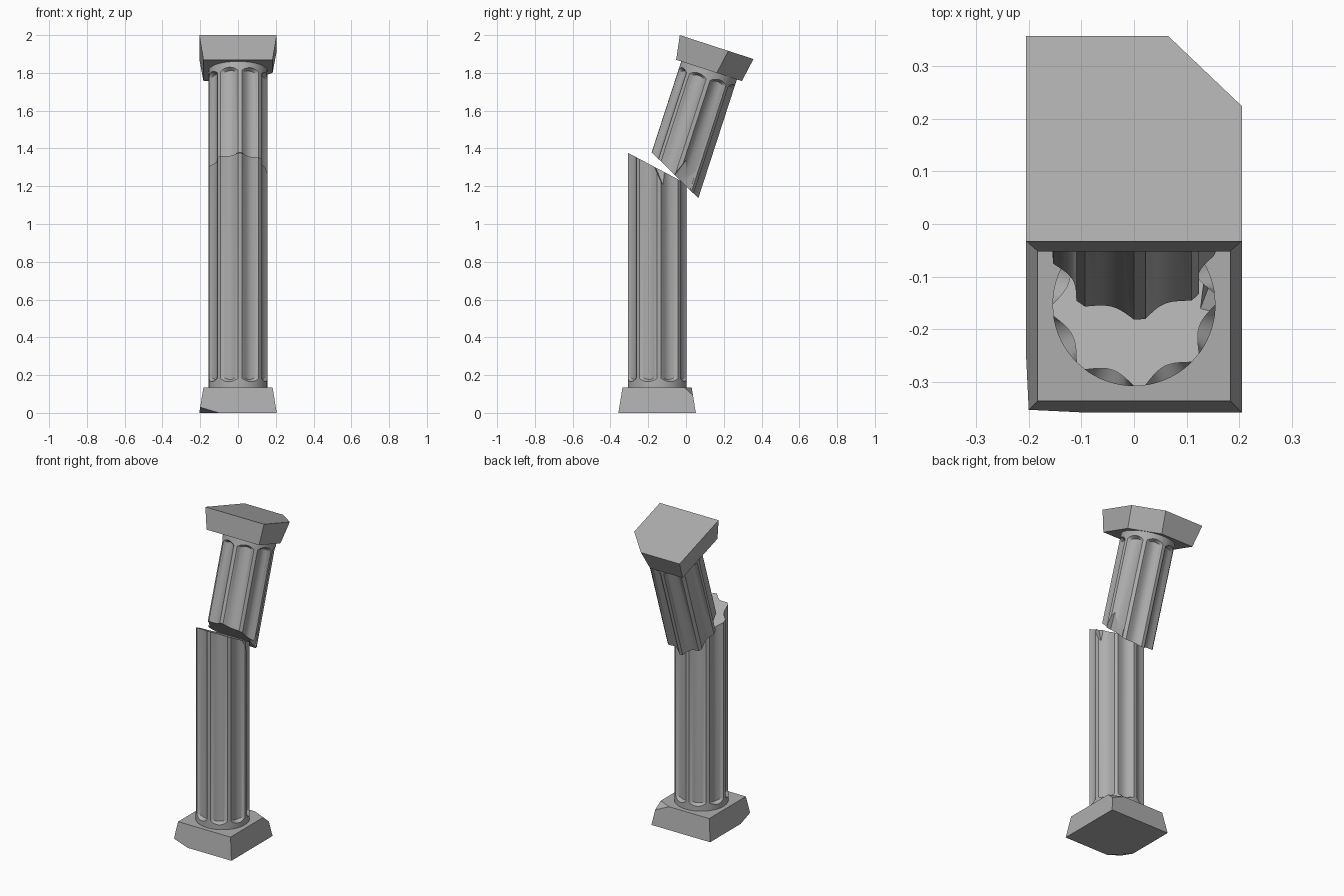
import bpy, bmesh
from math import radians, cos, sin
from mathutils import Matrix, Vector

if "Cube" in bpy.data.objects:
    bpy.data.objects.remove(bpy.data.objects["Cube"], do_unlink=True)

stone = bpy.data.materials.new("grey stone")
stone.use_nodes = True
colour = (0.42, 0.42, 0.42, 1)
stone.diffuse_color = colour
stone.node_tree.nodes["Principled BSDF"].inputs["Base Color"].default_value = colour

RADIUS, DEPTH, FLUTES, STEPS = 0.155, 0.024, 8, 10
LOWER = Matrix.Translation((0, -0.153, 0))
UPPER = Matrix.Translation((0, 0.122, 1.813)) @ Matrix.Rotation(radians(-18), 4, 'X')


def make_object(name, bm, matrix):
    bmesh.ops.recalc_face_normals(bm, faces=bm.faces)
    mesh = bpy.data.meshes.new(name)
    bm.to_mesh(mesh)
    bm.free()
    obj = bpy.data.objects.new(name, mesh)
    bpy.context.collection.objects.link(obj)
    obj.matrix_world = matrix
    mesh.materials.append(stone)
    return obj


def slice_off(bm, point, normal):
    """Remove everything on the normal's side of a plane and close the cut."""
    geom = bm.verts[:] + bm.edges[:] + bm.faces[:]
    cut = bmesh.ops.bisect_plane(bm, geom=geom, plane_co=point, plane_no=normal,
                                 clear_outer=True)["geom_cut"]
    edges = [e for e in cut if isinstance(e, bmesh.types.BMEdge)]
    bmesh.ops.holes_fill(bm, edges=edges, sides=0)


def slab(bottom, top, height):
    """Square tapered block given its half widths."""
    bm = bmesh.new()
    bmesh.ops.create_cube(bm, size=2)
    for v in bm.verts:
        half = top if v.co.z > 0 else bottom
        v.co = (v.co.x * half, v.co.y * half, height if v.co.z > 0 else 0)
    return bm


def fluted_shaft(start, end):
    """Closed shaft with a round collar at the start and arched flute ends."""
    way = 1 if end > start else -1
    samples = []
    rib = radians(4)
    span = radians(360 / FLUTES) - 2 * rib
    for f in range(FLUTES):
        first = radians(-86 + f * 360 / FLUTES) + rib
        for s in range(STEPS + 1):
            samples.append((first + span * s / STEPS, 2 * s / STEPS - 1))
    bm = bmesh.new()
    rows = []
    for row in range(4):
        ring = []
        for angle, t in samples:
            r = RADIUS - (DEPTH * (1 - t * t) if row > 1 else 0)
            arch = start + way * (0.03 + 0.018 * t * t)
            z = (start, arch, arch + way * 0.012, end)[row]
            ring.append(bm.verts.new((r * cos(angle), r * sin(angle), z)))
        rows.append(ring)
    n = len(samples)
    for a, b in zip(rows, rows[1:]):
        for i in range(n):
            j = (i + 1) % n
            bm.faces.new((a[i], a[j], b[j], b[i]))
    bm.faces.new(rows[0])
    bm.faces.new(rows[-1])
    return bm


def knock_chip(obj, points, matrix):
    """Subtract the convex hull of a few points from an object."""
    bm = bmesh.new()
    for p in points:
        bm.verts.new(p)
    bmesh.ops.convex_hull(bm, input=bm.verts[:])
    cutter = make_object("chip_cutter", bm, matrix)
    cutter.hide_render = True
    mod = obj.modifiers.new("chip", 'BOOLEAN')
    mod.operation, mod.solver, mod.object = 'DIFFERENCE', 'EXACT', cutter
    bpy.context.view_layer.update()
    bpy.context.view_layer.objects.active = obj
    bpy.ops.object.modifier_apply(modifier=mod.name)
    bpy.data.objects.remove(cutter, do_unlink=True)


def smooth(obj):
    bpy.ops.object.select_all(action='DESELECT')
    obj.select_set(True)
    bpy.context.view_layer.objects.active = obj
    bpy.ops.object.shade_smooth_by_angle(angle=radians(25))


# Base block with two broken corners
bm = slab(0.205, 0.183, 0.135)
slice_off(bm, (-0.1, -0.205, 0), (-0.03, -0.03, -0.095))
slice_off(bm, (0.183, 0.143, 0.135), (0.35, 0.75, 0.9))
make_object("base", bm, LOWER)

# Standing shaft, snapped at a slant
bm = fluted_shaft(0.135, 1.5)
slice_off(bm, (0, 0, 1.295), (0, 0.53, 1))
lower_shaft = make_object("lower_shaft", bm, LOWER)
knock_chip(lower_shaft, [(0.16, 0.08, 1.09), (0.25, 0.08, 1.05), (0.25, -0.06, 1.4),
                         (0.25, 0.15, 1.4), (0.11, -0.05, 1.4), (0.12, 0.13, 1.4)], LOWER)
smooth(lower_shaft)

# Leaning shaft, broken along a matching slant
bm = fluted_shaft(0, -0.8)
slice_off(bm, (0, 0, -0.5835), (0, -0.5, -1))
upper_shaft = make_object("upper_shaft", bm, UPPER)
knock_chip(upper_shaft, [(0.15, 0.045, -0.45), (0.25, 0.045, -0.42), (0.25, -0.06, -0.75),
                         (0.25, 0.11, -0.52), (0.25, 0.11, -0.75), (0.09, -0.06, -0.75),
                         (0.09, 0.1, -0.75), (0.11, 0.1, -0.53)], UPPER)
smooth(upper_shaft)

# Capital with one corner missing
bm = slab(0.183, 0.205, 0.13)
corner = [e for e in bm.edges if all(v.co.x > 0 and v.co.y > 0 for v in e.verts)]
bmesh.ops.bevel(bm, geom=corner, offset=0.138, offset_type='OFFSET', segments=1,
                affect='EDGES', clamp_overlap=False)
make_object("capital", bm, UPPER)
